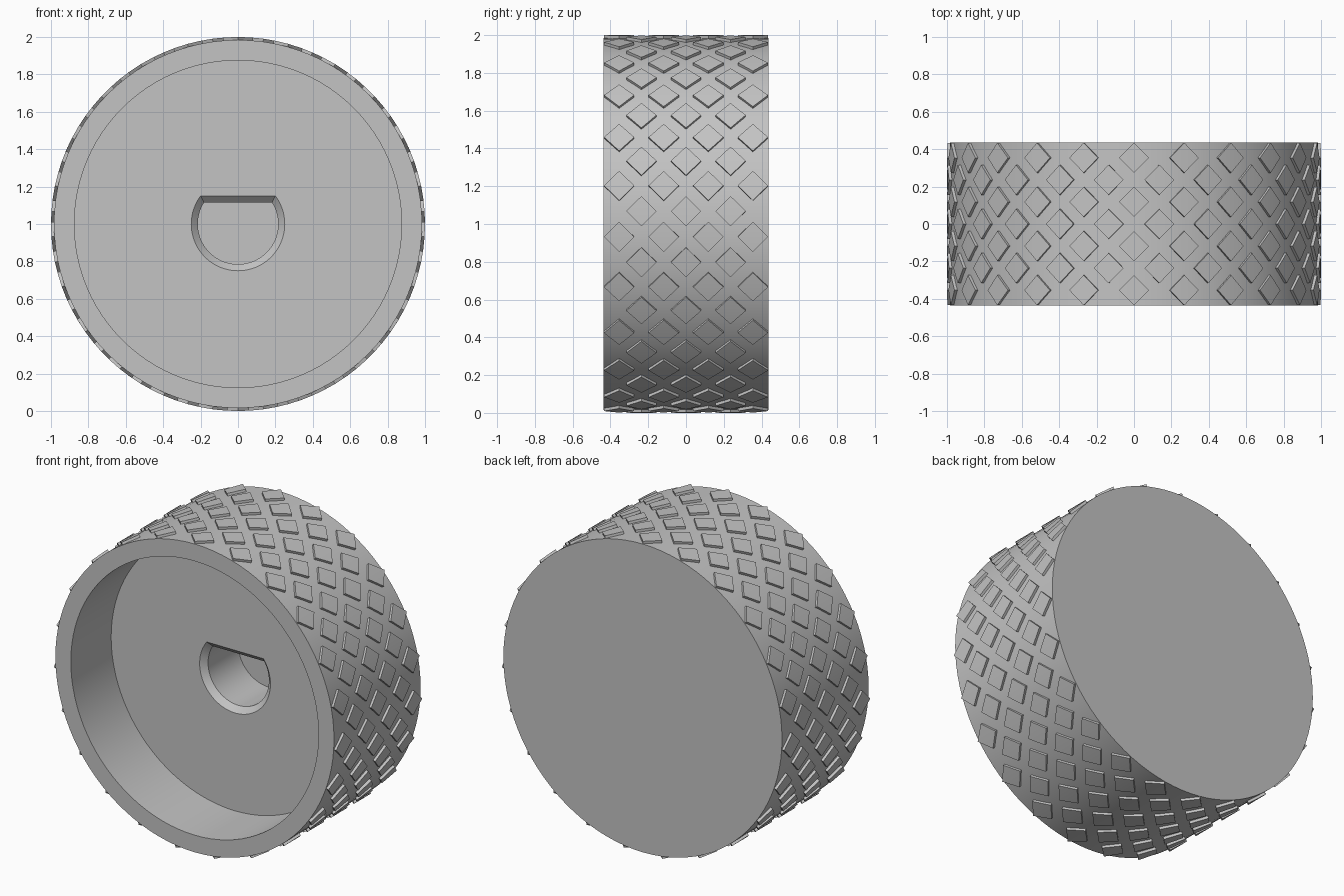
import bpy
import bmesh
from math import sin, cos, pi, asin, tau

cube = bpy.data.objects.get("Cube")
if cube:
    bpy.data.objects.remove(cube, do_unlink=True)

SEG = 96             # segments around the knob
HALF = 0.437         # half of the knob's thickness
BODY_R = 0.984
STUD_R = 1.0
COLUMNS = 46         # stud columns, alternating four and three studs
PITCH = 0.236        # stud spacing along the axis
STUD = 0.08          # half diagonal of a stud

grey = bpy.data.materials.new("light grey")
grey.use_nodes = True
colour = (0.55, 0.55, 0.55, 1)
grey.diffuse_color = colour
grey.node_tree.nodes["Principled BSDF"].inputs["Base Color"].default_value = colour


def finish(name, bm):
    bmesh.ops.recalc_face_normals(bm, faces=bm.faces)
    mesh = bpy.data.meshes.new(name)
    bm.to_mesh(mesh)
    bm.free()
    mesh.materials.append(grey)
    obj = bpy.data.objects.new(name, mesh)
    bpy.context.collection.objects.link(obj)
    bpy.ops.object.select_all(action="DESELECT")
    obj.select_set(True)
    bpy.context.view_layer.objects.active = obj
    bpy.ops.object.shade_smooth_by_angle(angle=pi / 6)
    return obj


def circle(r):
    return [(r * cos(tau * i / SEG), r * sin(tau * i / SEG)) for i in range(SEG)]


def d_shape(r, flat):
    """Circle with its top cut flat; the corners fall on fixed indices."""
    first, last = 10, SEG // 2 - 10
    corner = asin(flat / r)
    points = []
    for i in range(SEG):
        if first <= i <= last:
            f = (i - first) / (last - first)
            points.append((r * cos(corner) * (1 - 2 * f), flat))
        else:
            f = ((i - last) % SEG) / (SEG - last + first)
            a = pi - corner + f * (pi + 2 * corner)
            points.append((r * cos(a), r * sin(a)))
    return points


# Knob body: back face, outer wall, front recess and the D-shaped shaft hole
sections = [
    (HALF, circle(BODY_R)),
    (-HALF, circle(BODY_R)),
    (-HALF, circle(0.875)),
    (-0.03, circle(0.875)),
    (-0.03, d_shape(0.25, 0.15)),
    (0.005, d_shape(0.215, 0.115)),
    (0.31, d_shape(0.215, 0.115)),
]
bm = bmesh.new()
loops = [[bm.verts.new((x, y, z + 1)) for x, z in pts] for y, pts in sections]
for a, b in zip(loops, loops[1:]):
    for i in range(SEG):
        j = (i + 1) % SEG
        bm.faces.new((a[i], a[j], b[j], b[i]))
bm.faces.new(loops[0])
bm.faces.new(loops[-1])
finish("knob_body", bm)


# Grip studs: raised diamonds wrapped around the outer wall
def on_wall(bm, angle, y, r):
    return bm.verts.new((r * sin(angle), y, 1 + r * cos(angle)))


def add_stud(bm, angle, y):
    corners = [(0, -STUD), (STUD, 0), (0, STUD), (-STUD, 0)]
    top = [on_wall(bm, angle + a, y + d, STUD_R) for a, d in corners]
    base = [on_wall(bm, angle + a, y + d, BODY_R - 0.01) for a, d in corners]
    bm.faces.new(top[:3])
    bm.faces.new((top[0], top[2], top[3]))
    for i in range(4):
        j = (i + 1) % 4
        bm.faces.new((top[i], base[i], base[j], top[j]))


bm = bmesh.new()
for c in range(COLUMNS):
    count = 3 if c % 2 else 4
    for k in range(count):
        add_stud(bm, tau * c / COLUMNS, (k - (count - 1) / 2) * PITCH)
finish("grip_studs", bm)
